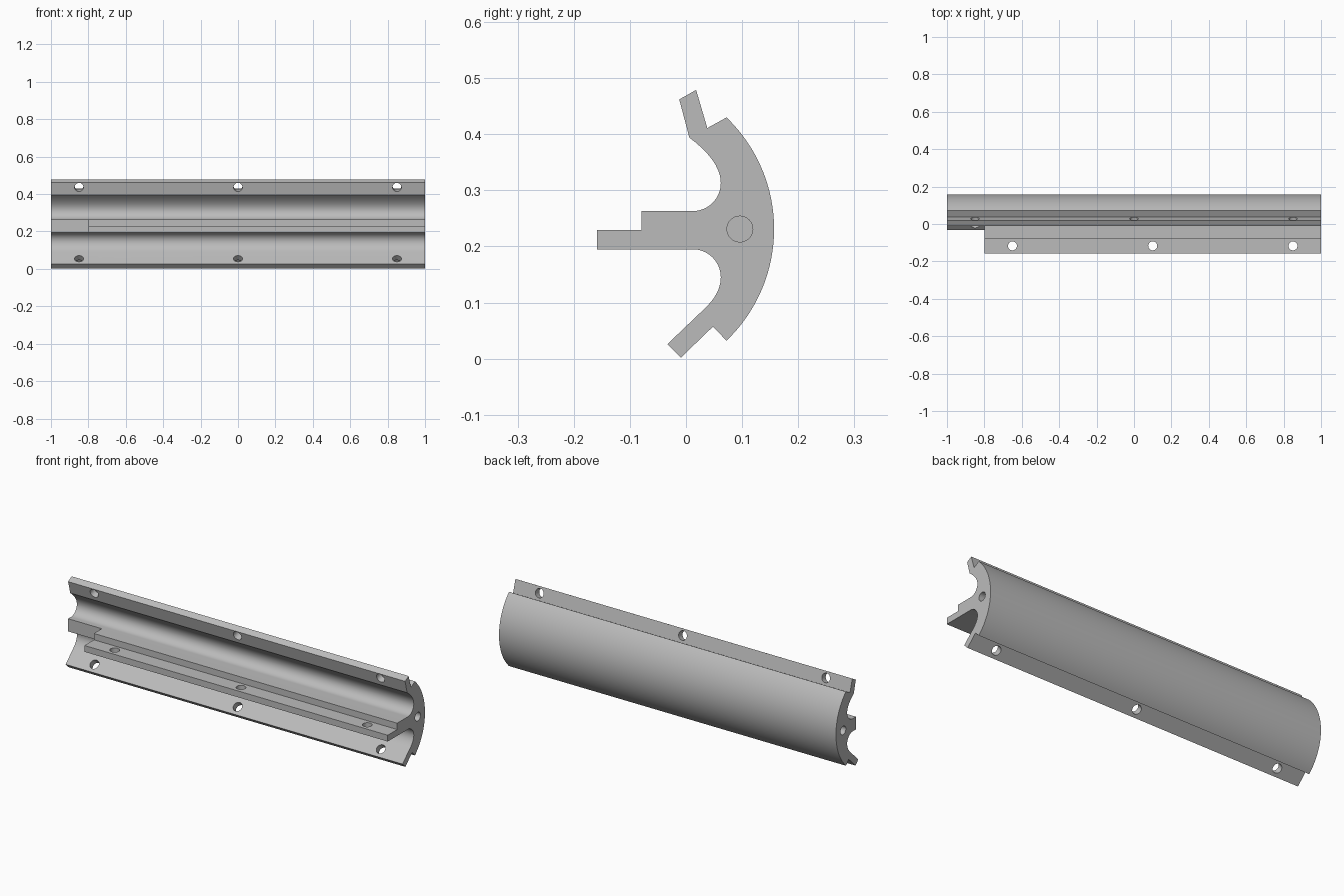
import bpy, bmesh
from math import cos, sin, radians
from mathutils import Vector

if "Cube" in bpy.data.objects:
    bpy.data.objects.remove(bpy.data.objects["Cube"])

grey = bpy.data.materials.new("plain grey")
grey.use_nodes = True
grey.diffuse_color = (0.5, 0.5, 0.5, 1)
grey.node_tree.nodes["Principled BSDF"].inputs["Base Color"].default_value = (0.5, 0.5, 0.5, 1)


def arc(cy, cz, r, start, end, steps):
    angles = [radians(start + (end - start) * i / steps) for i in range(steps + 1)]
    return [(cy + r * cos(a), cz + r * sin(a)) for a in angles]


def bend(a, b, c, steps=10):
    """Quadratic curve from a to c, pulled towards b."""
    a, b, c = Vector(a), Vector(b), Vector(c)
    ts = [i / steps for i in range(steps + 1)]
    return [tuple(a * (1 - t) ** 2 + b * 2 * t * (1 - t) + c * t * t) for t in ts]


def extrusion(name, profile, x0, x1):
    """Extrude a (y, z) outline along x."""
    bm = bmesh.new()
    face = bm.faces.new([bm.verts.new((x0, y, z)) for y, z in profile])
    new = bmesh.ops.extrude_face_region(bm, geom=[face])["geom"]
    verts = [v for v in new if isinstance(v, bmesh.types.BMVert)]
    bmesh.ops.translate(bm, verts=verts, vec=(x1 - x0, 0, 0))
    bmesh.ops.recalc_face_normals(bm, faces=bm.faces)
    mesh = bpy.data.meshes.new(name)
    bm.to_mesh(mesh)
    bm.free()
    mesh.materials.append(grey)
    obj = bpy.data.objects.new(name, mesh)
    bpy.context.collection.objects.link(obj)
    return obj


def drill(target, centre, axis, radius, depth):
    bpy.ops.mesh.primitive_cylinder_add(vertices=32, radius=radius, depth=depth, location=centre)
    cutter = bpy.context.object
    cutter.rotation_euler = Vector(axis).to_track_quat("Z", "Y").to_euler()
    cutter.data.materials.append(grey)
    cut(target, cutter)


def cut(target, cutter):
    cutter.hide_render = True
    mod = target.modifiers.new("cut", "BOOLEAN")
    mod.operation, mod.solver, mod.object = "DIFFERENCE", "EXACT", cutter
    bpy.context.view_layer.objects.active = target
    bpy.ops.object.modifier_apply(modifier=mod.name)
    bpy.data.objects.remove(cutter)


# Rail cross-section: back curve, upper lip, upper groove, fin, lower groove, lower lip
outline = arc(-0.1185, 0.231, 0.2755, -46.2, 46.2, 40)
outline += [(0.038, 0.411), (0.018, 0.479), (-0.012, 0.462)]
outline += bend((0.006, 0.394), (0.062, 0.352), (0.062, 0.313))
outline += arc(0.012, 0.313, 0.05, 0, -90, 14)[1:]
outline += [(-0.079, 0.263), (-0.079, 0.229), (-0.159, 0.229), (-0.159, 0.195)]
outline += arc(0.012, 0.145, 0.05, 90, 0, 14)
outline += bend((0.062, 0.145), (0.062, 0.117), (0.034, 0.09))[1:]
outline += [(-0.033, 0.026), (-0.009, 0.002), (0.048, 0.057)]
rail = extrusion("rail", outline, -1, 1)

# Fin is cut back at the right end
notch = [(-0.3, 0.18), (-0.012, 0.18), (-0.012, 0.28), (-0.3, 0.28)]
cut(rail, extrusion("fin_notch", notch, -1.1, -0.8))

# Screw holes through both lips
for x in (-0.85, 0, 0.85):
    drill(rail, (x, 0.01, 0.441), (0, 0.96, 0.28), 0.024, 0.08)
    drill(rail, (x, 0.01, 0.041), (0, 0.69, -0.72), 0.024, 0.08)

# Screw holes through the fin
for x in (-0.65, 0.1, 0.85):
    drill(rail, (x, -0.117, 0.212), (0, 0, 1), 0.024, 0.1)

# Blind holes in the two ends
for x in (-1, 1):
    drill(rail, (x, 0.096, 0.231), (1, 0, 0), 0.023, 0.24)

bpy.ops.object.select_all(action="DESELECT")
rail.select_set(True)
bpy.context.view_layer.objects.active = rail
bpy.ops.object.shade_smooth_by_angle(angle=radians(25))
